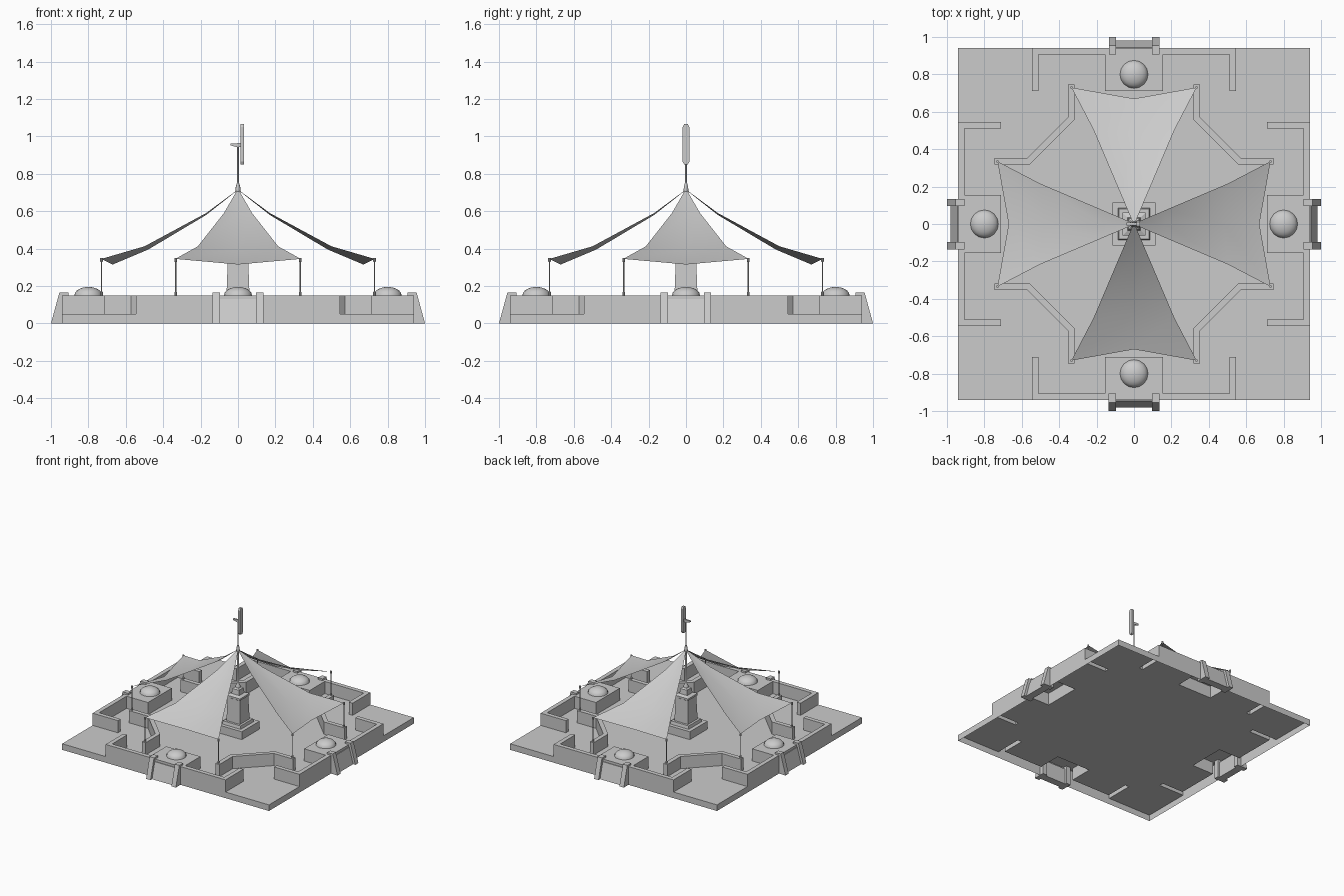
import bpy, bmesh, math
from mathutils import Matrix, Vector

if "Cube" in bpy.data.objects:
    bpy.data.objects.remove(bpy.data.objects["Cube"])

grey = bpy.data.materials.new("plain grey")
grey.use_nodes = True
grey.diffuse_color = (0.6, 0.6, 0.6, 1)
grey.node_tree.nodes["Principled BSDF"].inputs["Base Color"].default_value = grey.diffuse_color

FLOOR, TOP = 0.05, 0.15


def finish(bm, name, smooth=False, recalc=True):
    if recalc:
        bmesh.ops.recalc_face_normals(bm, faces=bm.faces)
    me = bpy.data.meshes.new(name)
    bm.to_mesh(me)
    bm.free()
    me.materials.append(grey)
    ob = bpy.data.objects.new(name, me)
    bpy.context.collection.objects.link(ob)
    if smooth:
        bpy.ops.object.select_all(action="DESELECT")
        ob.select_set(True)
        bpy.context.view_layer.objects.active = ob
        bpy.ops.object.shade_smooth_by_angle(angle=math.radians(40))
    return ob


def quarter_copies(ob):
    """Repeat a part around the centre on all four sides."""
    for i, side in enumerate(("left", "back", "right"), 1):
        dup = ob.copy()
        dup.name = f"{ob.name}_{side}"
        dup.matrix_world = Matrix.Rotation(i * math.pi / 2, 4, "Z")
        bpy.context.collection.objects.link(dup)
    ob.name += "_front"


def prism(bm, outline, offset):
    """Extrude a closed outline of 3D points along an offset."""
    face = bm.faces.new([bm.verts.new(p) for p in outline])
    new = bmesh.ops.extrude_face_region(bm, geom=[face])["geom"]
    bmesh.ops.translate(bm, verts=[v for v in new if isinstance(v, bmesh.types.BMVert)], vec=offset)


def lathe(bm, profile, sides, centre=(0, 0), turn=0.0):
    """Rings of (radius, height) joined into a closed solid."""
    rings = []
    for r, z in profile:
        rings.append([bm.verts.new((centre[0] + r * math.cos(turn + k * math.tau / sides),
                                    centre[1] + r * math.sin(turn + k * math.tau / sides), z))
                      for k in range(sides)])
    for a, b in zip(rings, rings[1:]):
        for k in range(sides):
            n = (k + 1) % sides
            bm.faces.new((a[k], a[n], b[n], b[k]))
    bm.faces.new(rings[0][::-1])
    bm.faces.new(rings[-1])


# Ground slab with hollow outer walls and dome blocks, open underneath
def raised(x, y):
    a, b = sorted((abs(x), abs(y)))
    return b > 0.71 and (a < 0.155 or 0.51 < a < 0.545 or (b > 0.905 and a < 0.545))


half = [0.155, 0.51, 0.545, 0.71, 0.905, 0.94]
cuts = [-c for c in reversed(half)] + half
n = len(cuts) - 1


def height(i, j):
    if not (0 <= i < n and 0 <= j < n):
        return 0.0
    return TOP if raised((cuts[i] + cuts[i + 1]) / 2, (cuts[j] + cuts[j + 1]) / 2) else FLOOR


bm = bmesh.new()
for i in range(n):
    for j in range(n):
        h = height(i, j)
        x0, x1, y0, y1 = cuts[i], cuts[i + 1], cuts[j], cuts[j + 1]
        ring = [(x0, y0), (x1, y0), (x1, y1), (x0, y1)]
        bm.faces.new([bm.verts.new((*p, h)) for p in ring])
        for k, (di, dj) in enumerate(((0, -1), (1, 0), (0, 1), (-1, 0))):
            low = height(i + di, j + dj)
            if low < h:
                p, q = ring[k], ring[(k + 1) % 4]
                bm.faces.new([bm.verts.new(v) for v in
                              ((*p, low), (*q, low), (*q, h), (*p, h))])
bmesh.ops.remove_doubles(bm, verts=bm.verts, dist=0.0001)
finish(bm, "ground_slab_and_outer_walls", recalc=False)

# Angled inner walls, one per corner
bm = bmesh.new()
outer = [(0.745, 0.352), (0.572, 0.352)]
inner = [(0.558, 0.317), (0.745, 0.317)]
outline = outer + [(y, x) for x, y in reversed(outer)]
outline += [(y, x) for x, y in reversed(inner)] + inner
prism(bm, [(x, -y, FLOOR) for x, y in outline], (0, 0, TOP - FLOOR))
quarter_copies(finish(bm, "inner_wall"))

# Sloped gate: two posts with a panel between
bm = bmesh.new()
post = [(-1.0, 0), (-0.955, 0.165), (-0.905, 0.165), (-0.905, 0)]
panel = [(-0.98, 0), (-0.945, 0.13), (-0.92, 0.13), (-0.92, 0)]
for x, width, profile in ((-0.135, 0.04, post), (0.095, 0.04, post), (-0.095, 0.19, panel)):
    prism(bm, [(x, y, z) for y, z in profile], (width, 0, 0))
quarter_copies(finish(bm, "sloped_gate"))

# Flattened domes
bm = bmesh.new()
arc = [math.radians(a) for a in (0, 18, 36, 54, 72, 86)]
lathe(bm, [(0.075 * math.cos(a), TOP + 0.045 * math.sin(a)) for a in arc], 16, (0, -0.8))
quarter_copies(finish(bm, "dome", smooth=True))

# Sails: rows of (half width, distance out, edge height, middle distance, middle height)
rows = [(0.006, 0.008, 0.71, 0.008, 0.708), (0.075, 0.17, 0.59, 0.17, 0.58),
        (0.215, 0.50, 0.412, 0.48, 0.395), (0.335, 0.73, 0.345, 0.67, 0.315)]
bm = bmesh.new()
last = None
for w, d, z, dm, zm in rows:
    row = [bm.verts.new(p) for p in ((-w, -d, z), (0, -dm, zm), (w, -d, z))]
    if last:
        for k in range(2):
            bm.faces.new((row[k], row[k + 1], last[k + 1], last[k]))
    last = row
quarter_copies(finish(bm, "sail", smooth=True, recalc=False))

# Thin poles holding the sail corners
bm = bmesh.new()
for x in (-0.333, 0.333):
    lathe(bm, [(0.007, TOP), (0.007, 0.168), (0.003, 0.17), (0.003, 0.328),
               (0.007, 0.33), (0.007, 0.35)], 8, (x, -0.73))
quarter_copies(finish(bm, "sail_poles"))

# Stepped square pedestal and column
bm = bmesh.new()
steps = [(0.115, FLOOR), (0.115, 0.115), (0.085, 0.115), (0.08, 0.14), (0.062, 0.14),
         (0.055, 0.33), (0.062, 0.335), (0.062, 0.35), (0.035, 0.36), (0.03, 0.40), (0.015, 0.41)]
lathe(bm, [(r * math.sqrt(2), z) for r, z in steps], 4, turn=math.pi / 4)
finish(bm, "pedestal_and_column")

# Central mast with finial
bm = bmesh.new()
lathe(bm, [(0.018, 0.40), (0.02, 0.42), (0.008, 0.44), (0.008, 0.69), (0.014, 0.70),
           (0.012, 0.73), (0.005, 0.755), (0.004, 0.965)], 10)
finish(bm, "mast", smooth=True)

# Upright vane plate with a short cross arm
bm = bmesh.new()
vane = [(-0.018, 0.865), (-0.01, 0.85), (0.01, 0.85), (0.018, 0.865),
        (0.018, 1.05), (0.01, 1.065), (-0.01, 1.065), (-0.018, 1.05)]
prism(bm, [(0.014, y, z) for y, z in vane], (0.019, 0, 0))
finish(bm, "vane_plate")
bm = bmesh.new()
arm = [(-0.04, 0.952), (-0.005, 0.942), (0.016, 0.942), (0.016, 0.964), (-0.04, 0.962)]
prism(bm, [(x, -0.007, z) for x, z in arm], (0, 0.014, 0))
finish(bm, "vane_arm")
